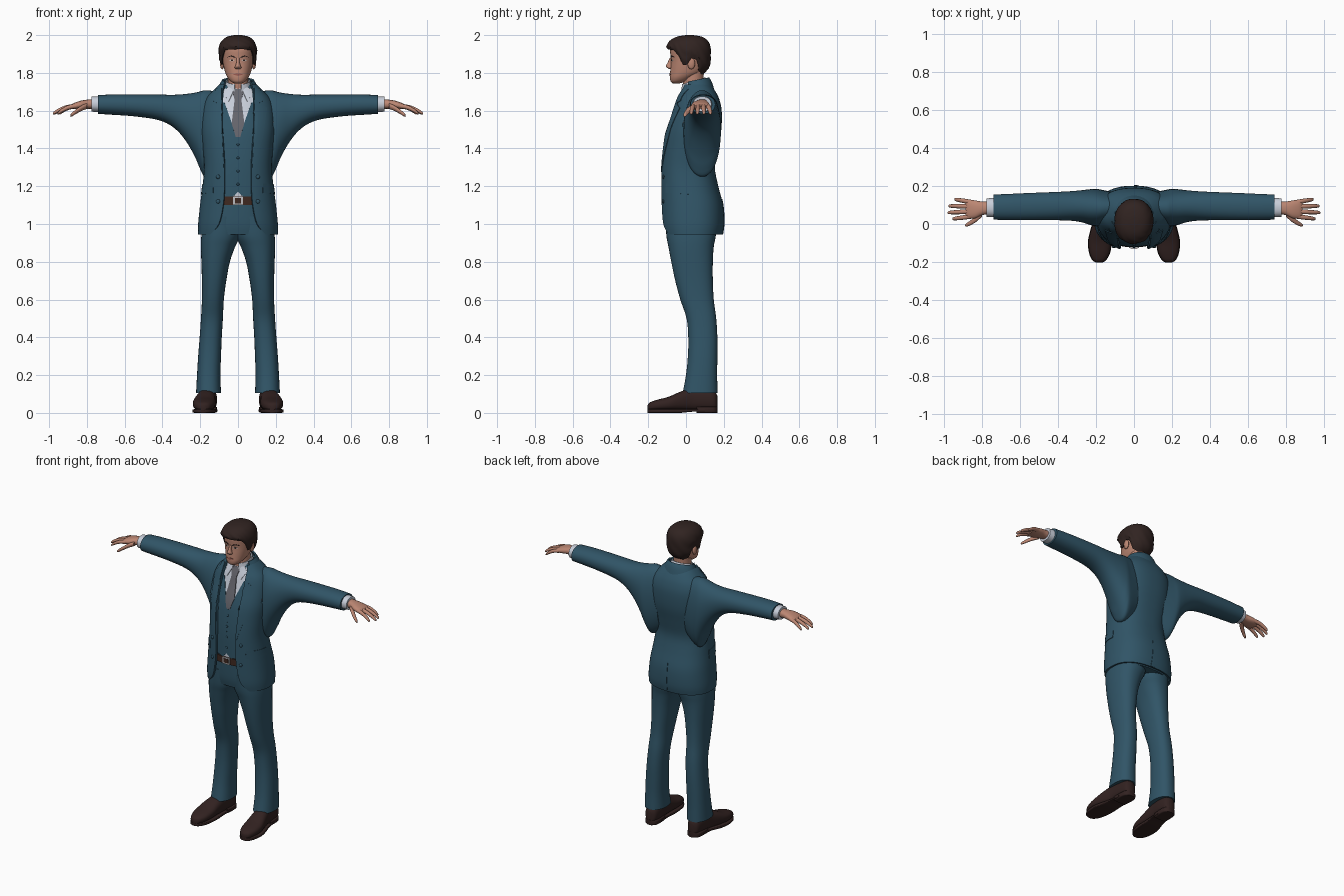
import bpy, bmesh, math
from mathutils import Vector
from mathutils.bvhtree import BVHTree

cube = bpy.data.objects.get("Cube")
if cube:
    bpy.data.objects.remove(cube, do_unlink=True)


def material(name, *rgb):
    m = bpy.data.materials.new(name)
    m.use_nodes = True
    m.diffuse_color = (*rgb, 1)
    m.node_tree.nodes["Principled BSDF"].inputs["Base Color"].default_value = (*rgb, 1)
    return m


suit = material("blue_wool", .03, .09, .135)
skin = material("skin", .5, .24, .17)
hair_mat = material("dark_hair", .03, .017, .015)
shirt_mat = material("pale_cotton", .58, .62, .7)
tie_mat = material("grey_silk", .13, .13, .15)
leather = material("shoe_leather", .032, .016, .015)
belt_mat = material("belt_leather", .05, .022, .015)
metal = material("silver", .5, .5, .52)
lip_mat = material("lips", .3, .1, .08)
eye_mat = material("eye_white", .6, .55, .52)
parts = []


def make(name, verts, faces, mat, mirror=False, thick=0):
    bm = bmesh.new()
    vs = [bm.verts.new(v) for v in verts]
    for f in faces:
        bm.faces.new([vs[i] for i in f])
    bmesh.ops.remove_doubles(bm, verts=bm.verts, dist=1e-5)
    bmesh.ops.recalc_face_normals(bm, faces=bm.faces)
    me = bpy.data.meshes.new(name)
    bm.to_mesh(me)
    bm.free()
    me.materials.append(mat)
    ob = bpy.data.objects.new(name, me)
    bpy.context.collection.objects.link(ob)
    if thick:
        mod = ob.modifiers.new("thickness", "SOLIDIFY")
        mod.thickness, mod.offset = thick, 0
    if mirror:
        mod = ob.modifiers.new("mirror", "MIRROR")
        mod.use_mirror_merge = False
    parts.append(ob)
    return ob


def spline(keys, steps=4):
    """Smooth curve through rows of section values."""
    out = []
    for i in range(len(keys) - 1):
        quad = [keys[max(i - 1, 0)], keys[i], keys[i + 1], keys[min(i + 2, len(keys) - 1)]]
        for s in range(steps):
            t = s / steps
            out.append(tuple(.5 * (2*b + (c-a)*t + (2*a-5*b+4*c-d)*t*t + (3*b-a-3*c+d)*t**3)
                             for a, b, c, d in zip(*quad)))
    return out + [tuple(keys[-1])]


def ring_point(axis, key, t, power, tilt=0):
    p, cu, cv, ru, rv = key[:5]
    s, c = math.sin(t), math.cos(t)
    u = cu + ru * math.copysign(abs(s) ** (2 / power), s)
    v = cv - rv * math.copysign(abs(c) ** (2 / power), c)
    return {"z": (u, v, p + tilt * (v - cv)), "x": (p, u, v), "y": (u, p, v)}[axis]


def grid_faces(rows, cols, closed):
    return [(j*cols + i, j*cols + (i+1) % cols, (j+1)*cols + (i+1) % cols, (j+1)*cols + i)
            for j in range(rows - 1) for i in range(cols if closed else cols - 1)]


def loft(name, axis, keys, mat, power=2, tilt=0, mirror=False, n=40, thick=0):
    """Skin rounded sections along an axis; a sixth value opens the front."""
    rows = spline(keys)
    opened = len(keys[0]) > 5
    verts = []
    for k in rows:
        t0 = math.asin(min(1, k[5] / k[3]) ** (power / 2)) if opened else 0
        span = 2 * math.pi - 2 * t0
        verts += [ring_point(axis, k, t0 + span * i / (n - 1 if opened else n), power, tilt)
                  for i in range(n)]
    faces = grid_faces(len(rows), n, not opened)
    if not opened:
        faces += [tuple(range(n)), tuple(range(len(verts) - n, len(verts)))]
    return make(name, verts, faces, mat, mirror, thick)


def tree(*obs):
    verts, faces = [], []
    for ob in obs:
        base = len(verts)
        verts += [v.co.copy() for v in ob.data.vertices]
        faces += [[base + i for i in p.vertices] for p in ob.data.polygons]
    return BVHTree.FromPolygons(verts, faces)


def project(target, u, w, side="front"):
    start, ray = {"front": ((u, -1, w), (0, 1, 0)), "back": ((u, 1, w), (0, -1, 0)),
                  "side": ((1, u, w), (-1, 0, 0))}[side]
    hit = target.ray_cast(Vector(start), Vector(ray))[0]
    return hit or target.find_nearest(Vector(start) + Vector(ray) * .95)[0]


def patch(name, edge_a, edge_b, depth, target, mat, side="front", mirror=True, n=6):
    """Thin plate between two outlines, laid on a surface."""
    verts, rows = [], (len(edge_a) - 1) * n + 1
    for r in range(rows):
        i = min(r // n, len(edge_a) - 2)
        f = r / n - i
        a, b = (Vector(e[i]).lerp(Vector(e[i + 1]), f) for e in (edge_a, edge_b))
        verts += [project(target, *a.lerp(b, c / 8), side) for c in range(9)]
    return make(name, verts, grid_faces(rows, 9, False), mat, mirror, depth * 2)


def box_key(p, lo_u, hi_u, lo_v, hi_v, *rest):
    return (p, (lo_u+hi_u)/2, (lo_v+hi_v)/2, (hi_u-lo_u)/2, (hi_v-lo_v)/2, *rest)


def body_key(z, half, front, back, *rest):
    return box_key(z, -half, half, front, back, *rest)


# Jacket, with the waistcoat and hips as a slightly smaller core
torso = [(.945, .205, -.118, .187, .145), (1.0, .205, -.127, .195, .1), (1.1, .195, -.13, .19, .077),
         (1.2, .182, -.131, .165, .07), (1.3, .173, -.13, .147, .07), (1.4, .18, -.121, .162, .075),
         (1.5, .19, -.105, .181, .082), (1.6, .185, -.07, .183, .085), (1.66, .165, -.05, .17, .083),
         (1.7, .13, -.033, .15, .08), (1.735, .095, -.02, .125, .07)]
jacket = loft("jacket", "z", [body_key(*k) for k in torso], suit, 2.4, n=72, thick=.012)
core = loft("waistcoat_core", "z", [body_key(z, h-.016, f+.016, b-.016) for z, h, f, b, w in torso],
            suit, 2.4, n=64)
sleeves = loft("sleeves", "x", [box_key(x, f, b, lo, hi) for x, lo, hi, f, b in (
    (.1, 1.3, 1.7, .01, .165), (.17, 1.25, 1.708, -.01, .18), (.2, 1.29, 1.702, -.012, .185),
    (.23, 1.36, 1.695, -.005, .183), (.28, 1.445, 1.688, .01, .177), (.34, 1.51, 1.684, .018, .172),
    (.42, 1.55, 1.685, .02, .168), (.55, 1.57, 1.686, .02, .163), (.66, 1.578, 1.686, .021, .158),
    (.74, 1.583, 1.682, .023, .155))], suit, 2.15, mirror=True)
core_tree, coat_tree = tree(core), tree(jacket, sleeves)
loft("jacket_collar", "z", [(1.69, 0, .06, .118, .086, .085), (1.735, 0, .056, .094, .076, .075),
     (1.76, 0, .052, .08, .066, .066)], suit, tilt=.2, thick=.01)

# Trousers
loft("trouser_legs", "z", [box_key(*k) for k in (
    (.105, .09, .222, -.018, .167), (.2, .093, .217, 0, .165), (.3, .09, .211, .01, .166),
    (.4, .086, .203, .012, .166), (.5, .08, .196, .003, .16), (.6, .075, .191, -.03, .147),
    (.7, .062, .191, -.057, .142), (.8, .043, .194, -.078, .142), (.88, .015, .196, -.093, .147),
    (.94, -.012, .194, -.104, .158), (1.04, -.02, .183, -.11, .165))], suit, 2.3, mirror=True)

# Shirt, waistcoat front and tie
patch("shirt_front", [(0, 1.46), (0, 1.6), (0, 1.715)], [(.02, 1.46), (.08, 1.62), (.075, 1.715)],
      .003, core_tree, shirt_mat)
patch("shirt_tail", [(-.025, 1.14), (.025, 1.14)], [(-.02, 1.18), (.02, 1.18)], .003, core_tree,
      shirt_mat, mirror=False)
patch("waistcoat_front", [(0, 1.465), (.035, 1.54), (.07, 1.64), (.1, 1.64)],
      [(0, 1.17), (.03, 1.143), (.07, 1.155), (.1, 1.165)], .006, core_tree, suit)
patch("tie", [(-.026, 1.712), (-.028, 1.695), (-.018, 1.655), (-.033, 1.53), (-.012, 1.46)],
      [(.026, 1.712), (.028, 1.695), (.018, 1.655), (.033, 1.53), (.012, 1.46)], .0085, core_tree,
      tie_mat, mirror=False)
patch("collar_points", [(.016, 1.715), (.05, 1.645)], [(.055, 1.72), (.074, 1.69)], .008,
      core_tree, shirt_mat)
loft("shirt_collar", "z", [(1.695, 0, .045, .078, .072, .02), (1.73, 0, .043, .067, .066, .018),
     (1.757, 0, .04, .061, .06, .016)], shirt_mat, tilt=.3, thick=.007)
loft("shirt_cuffs", "x", [(.72, .087, 1.634, .052, .043), (.775, .086, 1.635, .048, .04)],
     shirt_mat, 2.2, mirror=True)

# Lapels, pockets and back vent
patch("lapels", [(.082, 1.715), (.084, 1.66), (.086, 1.635), (.086, 1.61), (.08, 1.45), (.072, 1.28)],
      [(.112, 1.71), (.13, 1.65), (.108, 1.637), (.148, 1.612), (.128, 1.46), (.075, 1.275)],
      .0095, coat_tree, suit)
patch("pocket_flaps", [(-.1, 1.215), (.03, 1.205)], [(-.102, 1.165), (.032, 1.155)], .009,
      coat_tree, suit, "side")
patch("breast_pocket", [(.135, 1.52), (.19, 1.535)], [(.135, 1.503), (.19, 1.517)], .006,
      coat_tree, suit, mirror=False)
patch("pocket_square", [(.14, 1.53), (.188, 1.543)], [(.14, 1.52), (.188, 1.534)], .004,
      coat_tree, tie_mat, mirror=False)
patch("back_vent", [(0, 1.13), (0, .947)], [(.012, 1.13), (.03, .947)], .009, coat_tree, suit,
      "back", mirror=False)

# Belt and buckle
belt = loft("belt", "z", [body_key(1.1, .186, -.1215, .181), body_key(1.145, .18, -.122, .17)],
            belt_mat, 2.4, n=64)
belt_tree = tree(belt)
for name, grow, depth, mat in (("buckle", 0, .005, metal), ("buckle_centre", .009, .007, belt_mat)):
    lo, hi, z0, z1 = -.026 + grow, .026 - grow, 1.1 + grow, 1.146 - grow
    patch(name, [(lo, z0), (hi, z0)], [(lo, z1), (hi, z1)], depth, belt_tree, mat, mirror=False)


def blob(name, centre, size, mat, mirror=False):
    x, y, z = centre
    sx, sy, sz = size
    angles = [math.pi * i / 8 for i in range(9)]
    keys = [(z - sz * math.cos(a), x, y, max(sx * math.sin(a), 1e-4), max(sy * math.sin(a), 1e-4))
            for a in angles]
    return loft(name, "z", keys, mat, mirror=mirror, n=16)


# Buttons
for i in range(4):
    blob("waistcoat_button", project(core_tree, 0, 1.42 - .07 * i) + Vector((0, -.006, 0)),
         (.007, .005, .007), suit)
for z in (1.25, 1.12):
    blob("jacket_button", project(coat_tree, .105, z) + Vector((0, -.007, 0)),
         (.011, .006, .011), suit, True)

# Head and neck
loft("neck", "z", [(1.67, 0, .048, .056, .055), (1.74, 0, .038, .054, .055), (1.81, 0, .04, .056, .055)], skin)
skull = [body_key(*k) for k in (
    (1.744, .018, -.07, -.035), (1.755, .038, -.081, .0), (1.775, .055, -.085, .04),
    (1.8, .067, -.084, .085), (1.83, .075, -.082, .105), (1.86, .08, -.08, .112),
    (1.89, .082, -.082, .114), (1.92, .083, -.084, .114), (1.945, .077, -.077, .108),
    (1.965, .062, -.058, .093), (1.978, .04, -.03, .068), (1.984, .008, .01, .027))]
head = loft("head", "z", skull, skin, 2.2, n=56)
head_tree = tree(head)
loft("nose", "z", [(1.82, 0, -.083, .01, .006), (1.828, 0, -.087, .018, .014), (1.838, 0, -.088, .014, .018),
     (1.855, 0, -.084, .009, .013), (1.88, 0, -.08, .008, .006)], skin, n=20)
blob("ears", (.084, .028, 1.85), (.011, .02, .031), skin, True)
patch("eyes", [(.018, 1.867), (.031, 1.873), (.046, 1.867)], [(.018, 1.866), (.031, 1.861), (.046, 1.866)],
      .0015, head_tree, eye_mat)
patch("irises", [(.027, 1.872), (.036, 1.872)], [(.027, 1.862), (.036, 1.862)], .0025, head_tree, hair_mat)
patch("eyebrows", [(.014, 1.885), (.036, 1.892), (.055, 1.884)], [(.014, 1.879), (.036, 1.887), (.055, 1.882)],
      .003, head_tree, hair_mat)
patch("mouth", [(-.026, 1.792), (0, 1.798), (.026, 1.792)], [(-.026, 1.791), (0, 1.784), (.026, 1.791)],
      .0025, head_tree, lip_mat, mirror=False)

# Hair: a cap grown outward from the skull above a curved hairline
hairline = [(0, 1.925), (.8, 1.92), (1.1, 1.89), (1.3, 1.845), (1.5, 1.845), (1.65, 1.88),
            (1.95, 1.87), (2.2, 1.81), (math.pi, 1.785)]
skull_rows = spline(skull)


def table(rows, x):
    for a, b in zip(rows, rows[1:]):
        if x <= b[0]:
            f = max(0, (x - a[0]) / (b[0] - a[0]))
            return [p + (q - p) * f for p, q in zip(a, b)]
    return list(rows[-1])


verts, cols, rows = [], 72, 18
for j in range(rows):
    s = math.sin(j / (rows - 1) * math.pi / 2)
    for i in range(cols):
        t = 2 * math.pi * i / cols - math.pi
        low = table(hairline, abs(t))[1]
        z = low + (1.984 - low) * s
        key = table(skull_rows, z)
        lift = max(0, min(1, (z - 1.9) / .084))
        grow = .013 * min(1, .45 + 3 * s) * (1 + .22 * math.sin(9 * t + 14 * s) * (1 - s))
        grow += .007 * max(0, math.cos(t + .4)) * lift * (1 - lift) * 3
        key[0], key[3], key[4] = z + .011 * lift, key[3] + grow, key[4] + grow
        verts.append(ring_point("z", key, t, 2.2))
make("hair", verts, grid_faces(rows, cols, True) + [tuple(range(len(verts) - cols, len(verts)))],
     hair_mat, thick=.009)

# Hands
loft("palms", "x", [(.765, .085, 1.635, .032, .026), (.8, .082, 1.634, .036, .024),
     (.835, .077, 1.63, .047, .022), (.87, .078, 1.624, .049, .016), (.885, .079, 1.62, .04, .01)],
     skin, 2.3, mirror=True, n=24)
for name, y0, y1, reach in (("index_fingers", .04, .027, .955), ("middle_fingers", .066, .06, .98),
                            ("ring_fingers", .092, .095, .975), ("little_fingers", .115, .13, .945)):
    loft(name, "x", [(.855 + (reach - .855) * f, y0 + (y1 - y0) * f, z, r, r) for f, z, r in (
        (0, 1.625, .012), (.4, 1.618, .012), (.75, 1.602, .0105), (.95, 1.588, .008), (1, 1.584, .003))],
        skin, mirror=True, n=12)
loft("thumbs", "x", [(.8, .055, 1.625, .018, .016), (.83, .028, 1.612, .017, .014),
     (.86, .006, 1.593, .013, .012), (.882, -.005, 1.577, .009, .009), (.888, -.007, 1.572, .003, .003)],
     skin, mirror=True, n=14)

# Shoes
shape = [(-.203, .183, .012, .042), (-.19, .183, .034, .056), (-.15, .181, .053, .07), (-.09, .179, .06, .086),
         (-.03, .172, .054, .112), (.03, .163, .047, .13), (.1, .157, .046, .128),
         (.15, .156, .038, .115), (.166, .156, .016, .09)]
loft("shoes", "y", [box_key(y, x - r, x + r, .012, h) for y, x, r, h in shape], leather, 2.5,
     mirror=True, n=28)
loft("soles", "y", [box_key(y, x - r - .003, x + r + .003, 0 if y < 0 else .006, .02)
     for y, x, r, h in shape[:7]], leather, 6, mirror=True, n=28)
loft("heels", "y", [(.055, .159, .017, .044, .017), (.11, .157, .017, .047, .017),
     (.15, .156, .017, .04, .017), (.167, .156, .017, .018, .017)], leather, 6, mirror=True, n=28)

# Bake modifiers, then smooth everything but the hard edges
depsgraph = bpy.context.evaluated_depsgraph_get()
baked = [bpy.data.meshes.new_from_object(ob.evaluated_get(depsgraph)) for ob in parts]
bpy.ops.object.select_all(action="DESELECT")
for ob, mesh in zip(parts, baked):
    ob.modifiers.clear()
    ob.data = mesh
    ob.select_set(True)
bpy.context.view_layer.objects.active = parts[0]
bpy.ops.object.shade_smooth_by_angle(angle=math.radians(45))
